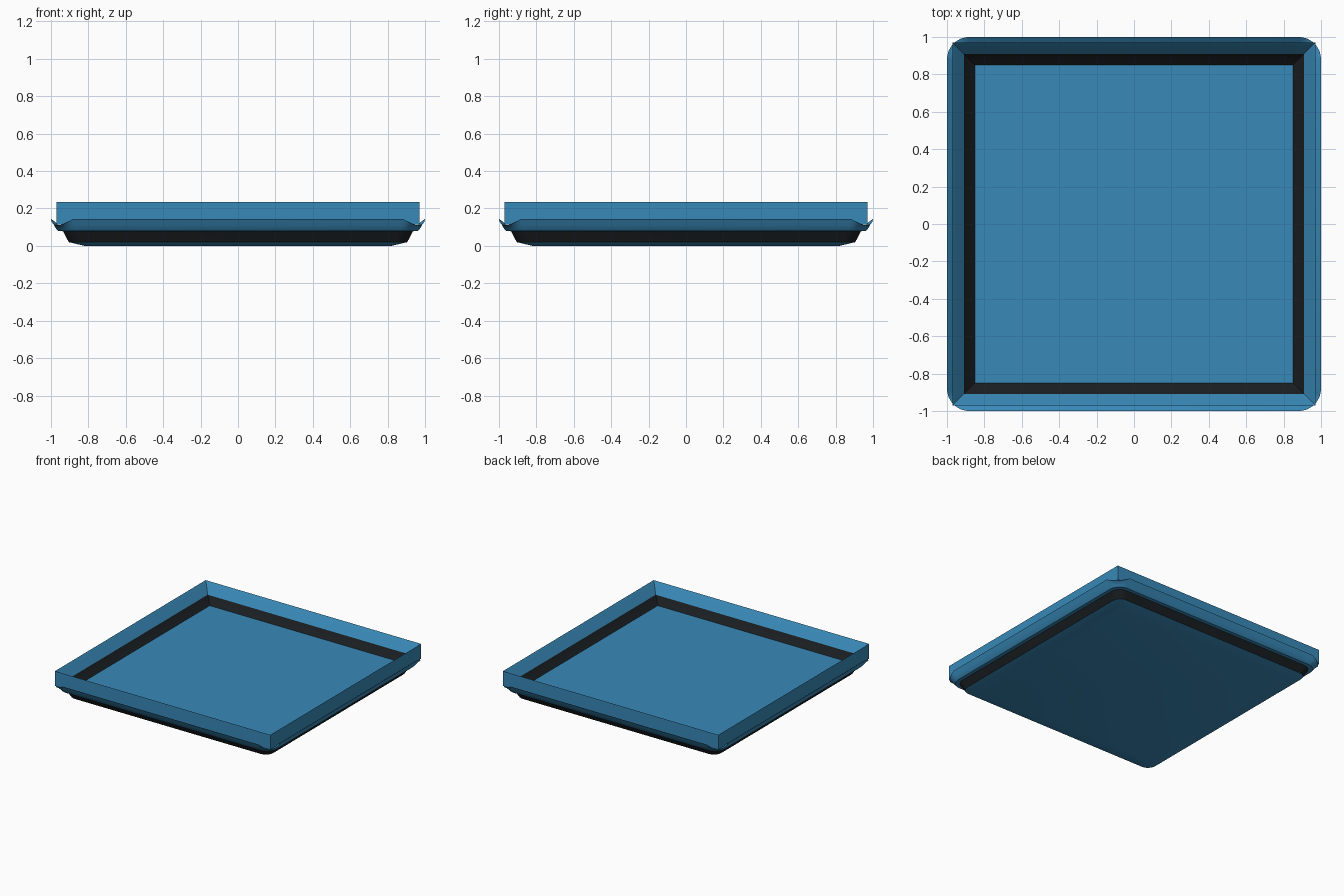
import bpy, bmesh, math

if "Cube" in bpy.data.objects:
    bpy.data.objects.remove(bpy.data.objects["Cube"])


def material(name, color):
    m = bpy.data.materials.new(name)
    m.diffuse_color = color
    m.use_nodes = True
    m.node_tree.nodes["Principled BSDF"].inputs["Base Color"].default_value = m.diffuse_color
    return m


BLUE = material("blue", (0.04, 0.25, 0.48, 1))
BLACK = material("black", (0.01, 0.013, 0.015, 1))


def ring(bm, half, z, radius, drop=0.0, seg=8):
    """Rounded square loop; drop lowers the corners."""
    if radius == 0:
        return [bm.verts.new((half * sx, half * sy, z))
                for sx, sy in ((1, 1), (-1, 1), (-1, -1), (1, -1))]
    verts, c = [], half - radius
    for q in range(4):
        for i in range(seg + 1):
            t = math.pi / 2 * i / seg
            a = t + q * math.pi / 2
            cx = c if q in (0, 3) else -c
            cy = c if q in (0, 1) else -c
            verts.append(bm.verts.new((cx + radius * math.cos(a),
                                       cy + radius * math.sin(a),
                                       z - drop * math.sin(2 * t))))
    return verts


def loft(name, rows, black_bands, cap_first=False, cap_last=False):
    bm = bmesh.new()
    rings = [ring(bm, *r) for r in rows]
    for k in range(len(rings) - 1):
        a, b = rings[k], rings[k + 1]
        n = len(a)
        for i in range(n):
            j = (i + 1) % n
            f = bm.faces.new((a[i], a[j], b[j], b[i]))
            f.material_index = 1 if k in black_bands else 0
    if cap_first:
        bm.faces.new(rings[0][::-1])
    if cap_last:
        bm.faces.new(rings[-1])
    me = bpy.data.meshes.new(name)
    bm.to_mesh(me)
    bm.free()
    ob = bpy.data.objects.new(name, me)
    bpy.context.collection.objects.link(ob)
    me.materials.append(BLUE)
    me.materials.append(BLACK)
    bpy.ops.object.select_all(action='DESELECT')
    ob.select_set(True)
    bpy.context.view_layer.objects.active = ob
    bpy.ops.object.shade_smooth_by_angle(angle=math.radians(35))
    return ob


# Underside, dark lower band and flared lip with dipped corners
loft("tray_base", [
    (0.82, 0.0, 0.06),
    (0.905, 0.02, 0.07),
    (0.935, 0.078, 0.08),
    (0.962, 0.08, 0.09),
    (0.973, 0.092, 0.10),
    (0.985, 0.115, 0.11, 0.012),
    (1.0, 0.145, 0.12, 0.035),
    (0.968, 0.12, 0.09, 0.015),
], {1}, cap_first=True)

# Square upright rim, sloped inner walls, dark inner band and floor
loft("tray_rim_and_floor", [
    (0.97, 0.115, 0),
    (0.97, 0.235, 0),
    (0.942, 0.203, 0),
    (0.91, 0.155, 0),
    (0.85, 0.105, 0),
], {3}, cap_last=True)
